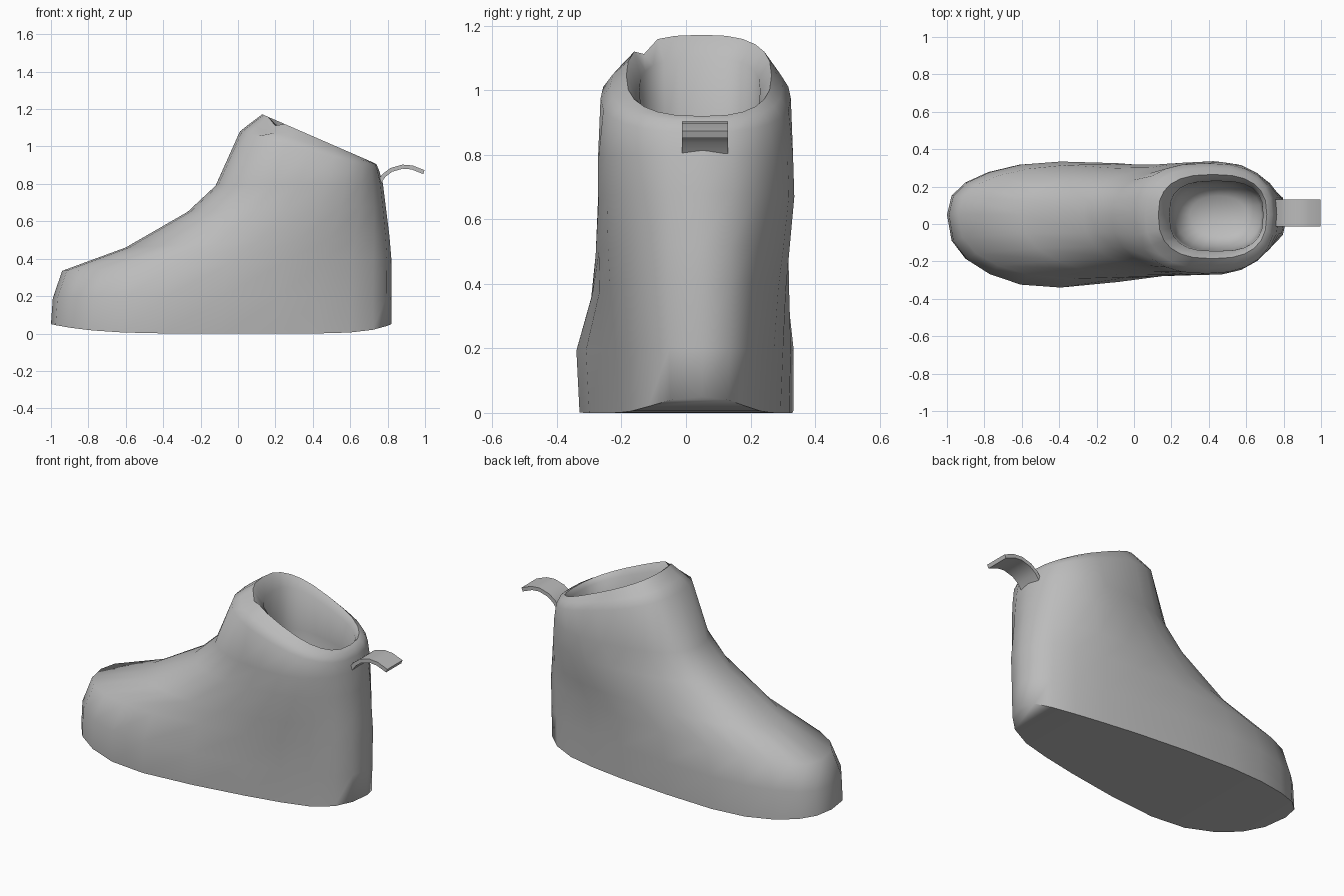
import bpy, bmesh, math

cube = bpy.data.objects.get("Cube")
if cube:
    bpy.data.objects.remove(cube)

grey = bpy.data.materials.new("soft_grey")
grey.use_nodes = True
COLOUR = (0.5, 0.5, 0.5, 1)
grey.diffuse_color = COLOUR
grey.node_tree.nodes["Principled BSDF"].inputs["Base Color"].default_value = COLOUR

N = 24
MID_Y = 0.05


def finish(bm, name, angle):
    bmesh.ops.recalc_face_normals(bm, faces=bm.faces)
    mesh = bpy.data.meshes.new(name)
    bm.to_mesh(mesh)
    bm.free()
    mesh.materials.append(grey)
    obj = bpy.data.objects.new(name, mesh)
    bpy.context.collection.objects.link(obj)
    bpy.ops.object.select_all(action='DESELECT')
    obj.select_set(True)
    bpy.context.view_layer.objects.active = obj
    bpy.ops.object.shade_smooth_by_angle(angle=math.radians(angle))


def power(v, e):
    return math.copysign(abs(v) ** e, v)


def ring(bm, front, back, toe, heel, squareness, sole=False):
    """Tilted oval from the toe point to the heel point, (left, right) widths at each end."""
    verts = []
    for i in range(N):
        a = 2 * math.pi * i / N
        c = power(math.cos(a), 2 / squareness)
        s = power(math.sin(a), 2 / squareness)
        t = (c + 1) / 2
        k = min(1, max(0, c + 0.5))
        side = 0 if s >= 0 else 1
        width = toe[side] + (heel[side] - toe[side]) * k
        z = front[1] + (back[1] - front[1]) * t
        if sole:
            z *= abs(c) ** (4 if c < 0 else 8)
        verts.append(bm.verts.new((front[0] + (back[0] - front[0]) * t, MID_Y + width * s, z)))
    return verts


def cap(bm, r):
    # close a ring with strips running straight across it
    h = N // 2
    bm.faces.new((r[0], r[1], r[-1]))
    bm.faces.new((r[h], r[h + 1], r[h - 1]))
    for i in range(1, h - 1):
        bm.faces.new((r[i], r[i + 1], r[N - i - 1], r[N - i]))


# Boot shell: sole, foot, ankle, rolled collar, then the bowl-shaped lining
sections = [
    ((-1.0, .05), (.82, .05), (.30, .41), (.24, .29), 2.5),
    ((-.99, .19), (.82, .2), (.30, .42), (.25, .30), 2.5),
    ((-.94, .335), (.82, .4), (.275, .36), (.265, .32), 2.5),
    ((-.6, .46), (.81, .52), (.25, .33), (.285, .33), 2.3),
    ((-.27, .65), (.79, .68), (.25, .31), (.305, .335), 2.3),
    ((-.12, .79), (.775, .8), (.25, .31), (.30, .335), 2.3),
    ((.01, 1.08), (.755, .87), (.275, .315), (.275, .315), 2.5),
    ((.06, 1.12), (.74, .905), (.25, .285), (.25, .285), 2.5),
    ((.13, 1.172), (.71, .92), (.215, .235), (.215, .235), 2.6),
    ((.19, 1.1), (.69, .895), (.18, .195), (.18, .195), 2.8),
    ((.2, .85), (.69, .75), (.18, .195), (.18, .195), 2.6),
    ((.22, .5), (.68, .48), (.16, .17), (.16, .17), 2.4),
    ((.3, .42), (.6, .42), (.1, .11), (.1, .11), 2.2),
]
bm = bmesh.new()
rings = [ring(bm, *s, sole=(n == 0)) for n, s in enumerate(sections)]
for low, high in zip(rings, rings[1:]):
    for i in range(N):
        j = (i + 1) % N
        bm.faces.new((low[i], low[j], high[j], high[i]))
cap(bm, rings[0])
cap(bm, rings[-1])
# small fold in the collar at the right of the instep
for r in rings[7:9]:
    r[N // 2 + 3].co.z -= 0.03
finish(bm, "boot_shell", 70)

# Heel pull tab: a bent strip
path = [(.755, .81), (.78, .845), (.82, .875), (.88, .892), (.93, .888), (.994, .863)]
bm = bmesh.new()
rows = []
for n, (x, z) in enumerate(path):
    x0, z0 = path[max(n - 1, 0)]
    x1, z1 = path[min(n + 1, len(path) - 1)]
    d = math.hypot(x1 - x0, z1 - z0)
    nx, nz = -(z1 - z0) / d * .011, (x1 - x0) / d * .011
    rows.append([bm.verts.new((x + k * nx, y, z + k * nz))
                 for y, k in ((-.013, 1), (.13, 1), (.13, -1), (-.013, -1))])
for a, b in zip(rows, rows[1:]):
    for i in range(4):
        j = (i + 1) % 4
        bm.faces.new((a[i], a[j], b[j], b[i]))
bm.faces.new(rows[0])
bm.faces.new(rows[-1])
finish(bm, "heel_pull_tab", 40)
